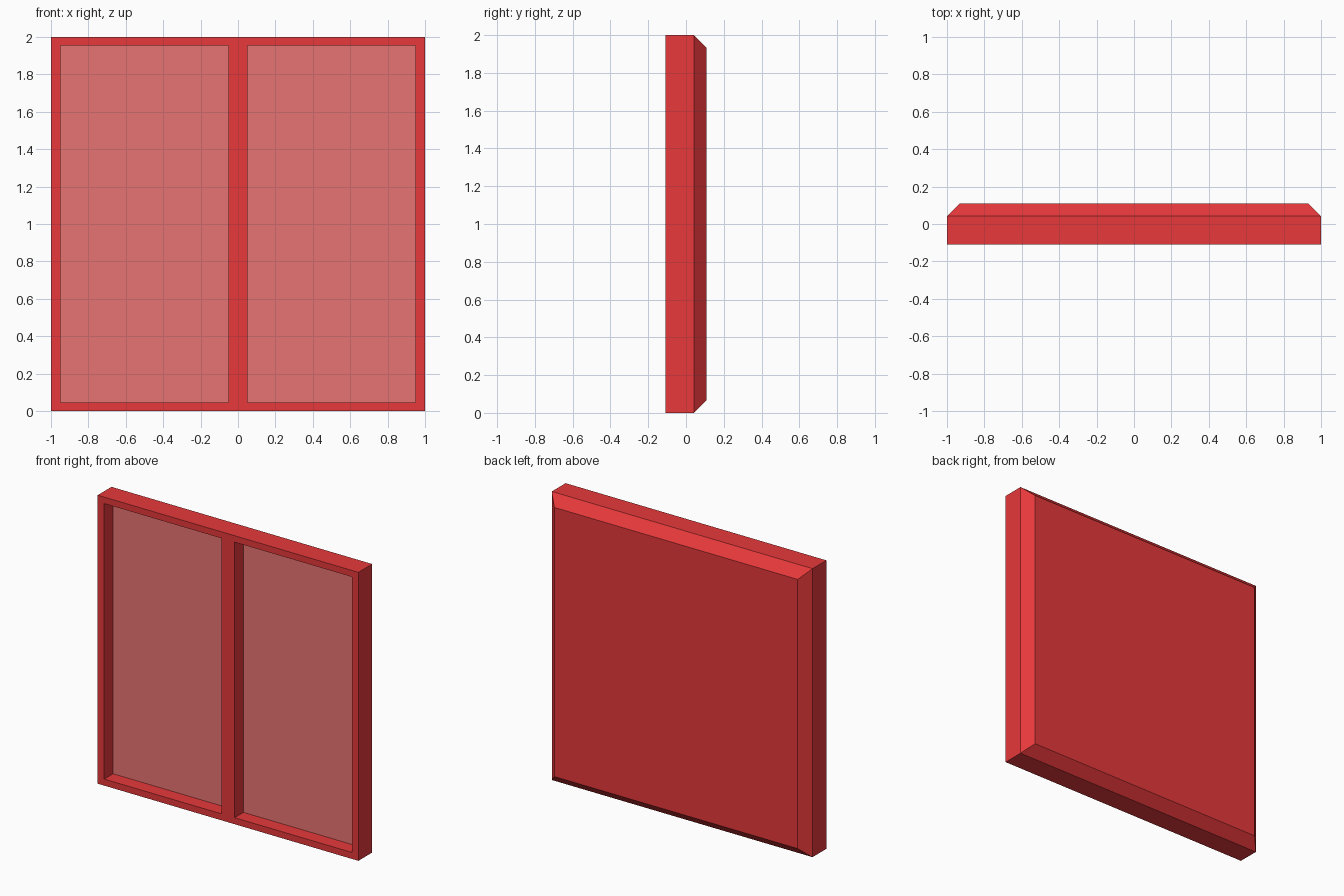
import bpy, bmesh

if "Cube" in bpy.data.objects:
    bpy.data.objects.remove(bpy.data.objects["Cube"])

FRONT, BACK = -0.109, 0.109
CHAMFER = 0.067
PANE_Y = -0.012      # visible face of the panes
FLOOR_Y = 0.0        # bottom of the recesses


def material(name, color):
    mat = bpy.data.materials.new(name)
    mat.diffuse_color = color
    mat.use_nodes = True
    mat.node_tree.nodes["Principled BSDF"].inputs["Base Color"].default_value = mat.diffuse_color
    return mat


def box(name, x0, x1, y0, y1, z0, z1, mat=None, back_chamfer=0):
    bm = bmesh.new()
    bmesh.ops.create_cube(bm, size=1)
    for v in bm.verts:
        v.co = (x1 if v.co.x > 0 else x0,
                y1 if v.co.y > 0 else y0,
                z1 if v.co.z > 0 else z0)
    if back_chamfer:
        edges = [e for e in bm.edges if all(abs(v.co.y - y1) < 1e-5 for v in e.verts)]
        bmesh.ops.bevel(bm, geom=edges, offset=back_chamfer, offset_type='OFFSET',
                        segments=1, affect='EDGES')
    bmesh.ops.recalc_face_normals(bm, faces=bm.faces[:])
    mesh = bpy.data.meshes.new(name)
    bm.to_mesh(mesh)
    bm.free()
    obj = bpy.data.objects.new(name, mesh)
    bpy.context.collection.objects.link(obj)
    if mat:
        mesh.materials.append(mat)
    return obj


red = material("red_paint", (0.8, 0.04, 0.043, 1))
pale = material("pale_pane", (0.8, 0.175, 0.168, 1))

# Frame block with a chamfered back
frame = box("window_frame", -1, 1, FRONT, BACK, 0, 2, red, CHAMFER)

# Two recesses on the front, each filled with a pane
for side, x0, x1 in (("left", -0.95, -0.05), ("right", 0.05, 0.95)):
    cutter = box(side + "_recess_cutter", x0, x1, FRONT - 0.1, FLOOR_Y, 0.045, 1.955, red)
    cutter.hide_render = True
    cutter.hide_viewport = True
    cut = frame.modifiers.new(side + "_recess", 'BOOLEAN')
    cut.operation = 'DIFFERENCE'
    cut.solver = 'EXACT'
    cut.object = cutter
    box(side + "_pane", x0, x1, PANE_Y, FLOOR_Y, 0.045, 1.955, pale)
